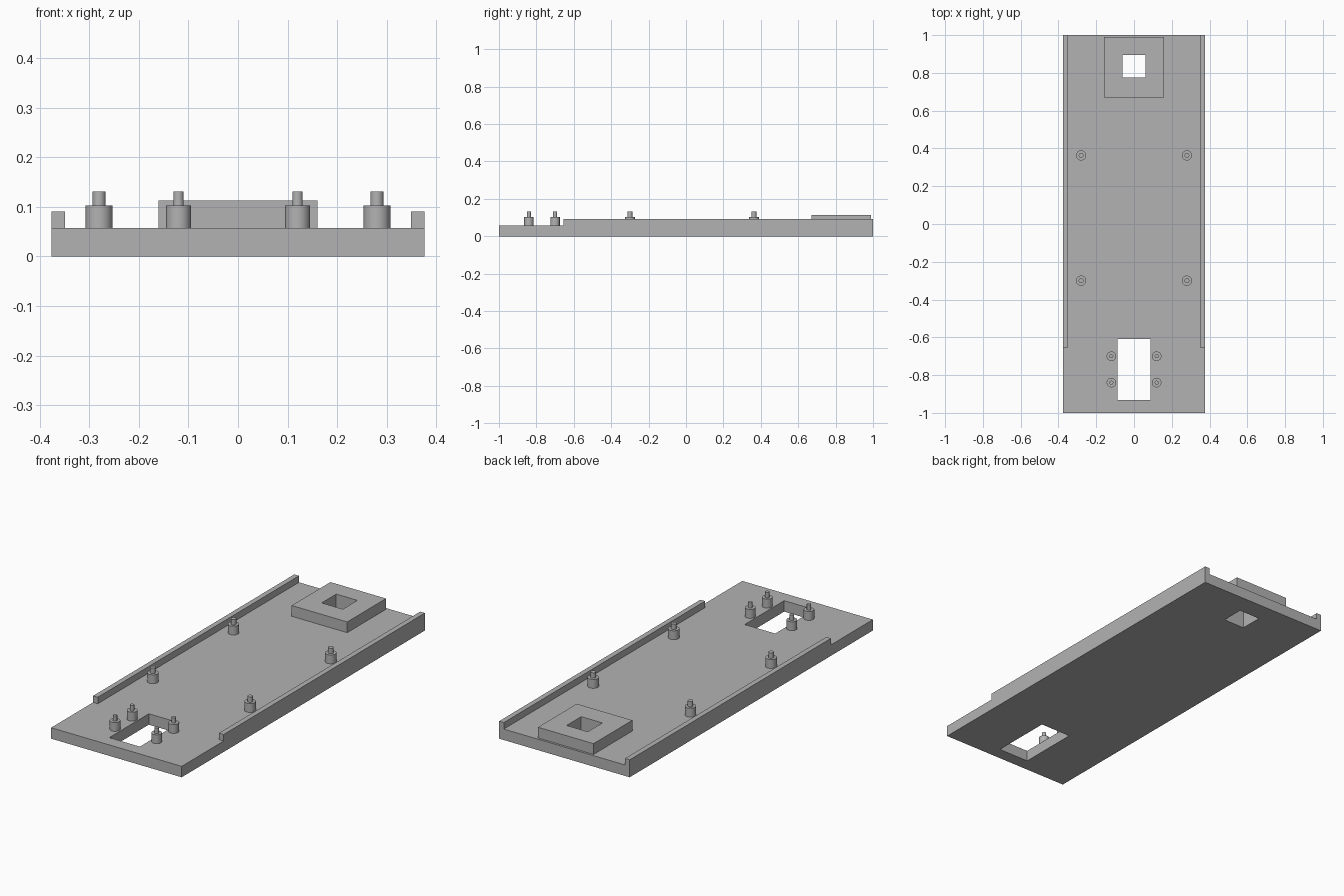
import bpy
import bmesh

cube = bpy.data.objects.get("Cube")
if cube:
    bpy.data.objects.remove(cube, do_unlink=True)

GREY = (0.45, 0.45, 0.45, 1)
grey = bpy.data.materials.new("plain grey")
grey.use_nodes = True
grey.diffuse_color = GREY
grey.node_tree.nodes["Principled BSDF"].inputs["Base Color"].default_value = GREY

BASE_TOP = 0.057


def finish(name, bm):
    bmesh.ops.recalc_face_normals(bm, faces=bm.faces)
    mesh = bpy.data.meshes.new(name)
    bm.to_mesh(mesh)
    bm.free()
    mesh.materials.append(grey)
    obj = bpy.data.objects.new(name, mesh)
    bpy.context.collection.objects.link(obj)
    return obj


def slab(name, rect, z0, z1, holes=()):
    """Rectangular slab (x0, x1, y0, y1) with rectangular through holes."""
    rects = [rect, *holes]
    xs = sorted({x for r in rects for x in r[:2]})
    ys = sorted({y for r in rects for y in r[2:]})
    bm = bmesh.new()
    for xa, xb in zip(xs, xs[1:]):
        for ya, yb in zip(ys, ys[1:]):
            cx, cy = (xa + xb) / 2, (ya + yb) / 2
            if any(h[0] < cx < h[1] and h[2] < cy < h[3] for h in holes):
                continue
            corners = [(xa, ya), (xb, ya), (xb, yb), (xa, yb)]
            bm.faces.new([bm.verts.new((x, y, z0)) for x, y in corners])
    bmesh.ops.remove_doubles(bm, verts=bm.verts, dist=1e-5)
    grown = bmesh.ops.extrude_face_region(bm, geom=bm.faces[:], use_keep_orig=True)
    top = [v for v in grown["geom"] if isinstance(v, bmesh.types.BMVert)]
    bmesh.ops.translate(bm, verts=top, vec=(0, 0, z1 - z0))
    return finish(name, bm)


def standoff(name, x, y, radius, pin_radius):
    """Stepped round post: wide collar with a thin locating pin."""
    profile = [(radius, BASE_TOP), (radius, 0.103),
               (pin_radius, 0.103), (pin_radius, 0.131), (0, 0.131)]
    bm = bmesh.new()
    verts = [bm.verts.new((r, 0, z)) for r, z in profile]
    edges = [bm.edges.new(pair) for pair in zip(verts, verts[1:])]
    bmesh.ops.spin(bm, geom=verts + edges, cent=(0, 0, 0), axis=(0, 0, 1),
                   angle=6.283185307, steps=32)
    bmesh.ops.remove_doubles(bm, verts=bm.verts, dist=1e-5)
    obj = finish(name, bm)
    obj.location = (x, y, 0)
    bpy.ops.object.select_all(action="DESELECT")
    obj.select_set(True)
    bpy.context.view_layer.objects.active = obj
    bpy.ops.object.shade_smooth_by_angle()


# Base plate and raised rear pad, sharing the square rear opening
square_hole = (-0.061, 0.061, 0.775, 0.895)
slot_hole = (-0.088, 0.088, -0.933, -0.608)
slab("base_plate", (-0.376, 0.376, -1, 1), 0, BASE_TOP, [square_hole, slot_hole])
slab("rear_pad", (-0.16, 0.16, 0.67, 0.989), BASE_TOP, 0.113, [square_hole])

# Side rails and mounting posts, mirrored left and right
for side, s in (("left", 1), ("right", -1)):
    x0, x1 = sorted((s * 0.349, s * 0.376))
    slab(side + "_rail", (x0, x1, -0.655, 1), BASE_TOP, 0.091)
    for place, y in (("front", -0.3), ("rear", 0.363)):
        standoff(f"{side}_{place}_board_post", s * 0.28, y, 0.027, 0.013)
    for place, y in (("front", -0.84), ("rear", -0.7)):
        standoff(f"{side}_{place}_slot_post", s * 0.12, y, 0.025, 0.0105)
